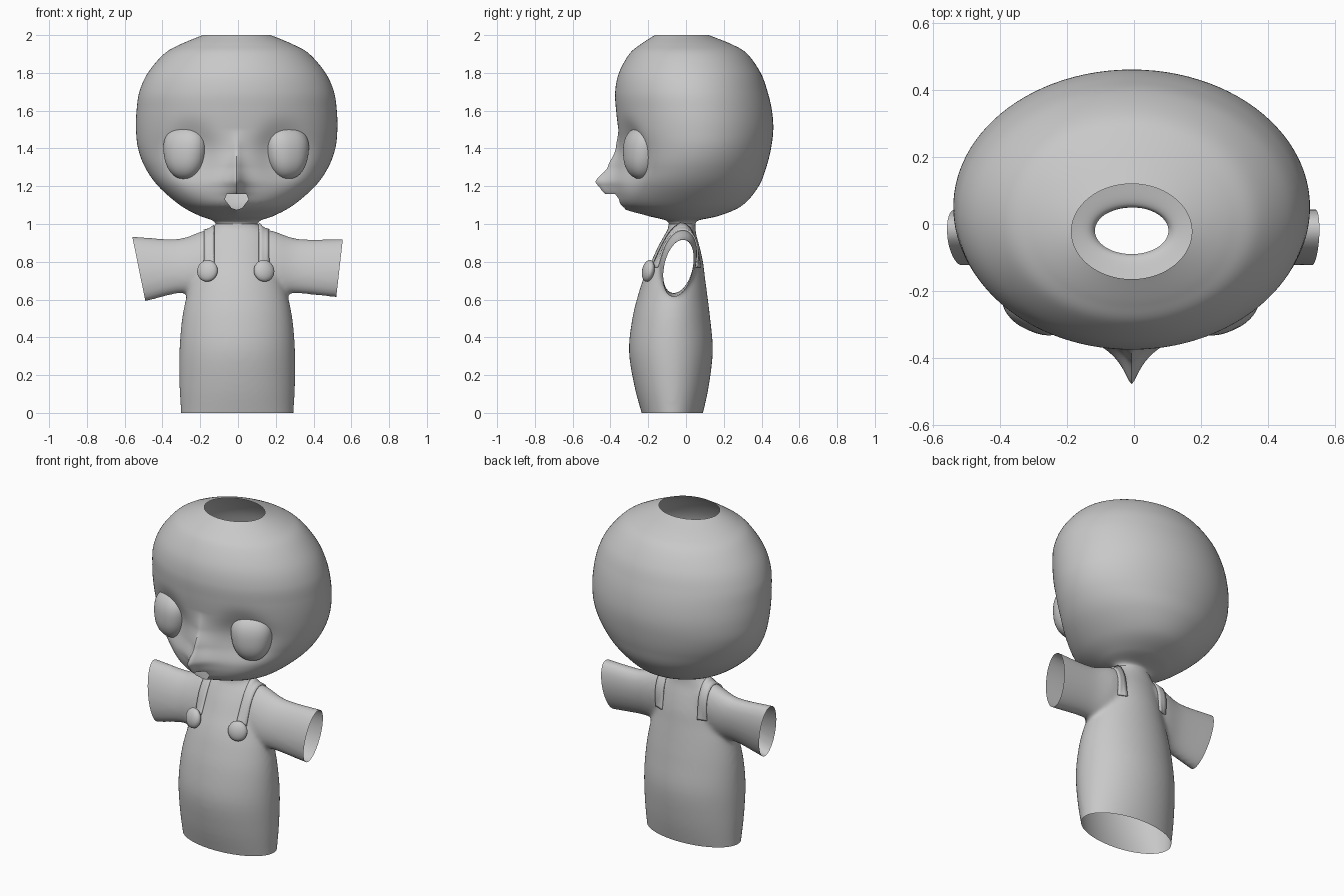
import bpy, bmesh, math
from mathutils import Vector, Matrix
from mathutils.bvhtree import BVHTree

if "Cube" in bpy.data.objects:
    bpy.data.objects.remove(bpy.data.objects["Cube"])

clay = bpy.data.materials.new("grey_clay")
clay.diffuse_color = (0.58, 0.58, 0.58, 1)
clay.use_nodes = True
clay.node_tree.nodes["Principled BSDF"].inputs["Base Color"].default_value = clay.diffuse_color


def finish(bm, name):
    bmesh.ops.recalc_face_normals(bm, faces=bm.faces[:])
    me = bpy.data.meshes.new(name)
    bm.to_mesh(me)
    bm.free()
    ob = bpy.data.objects.new(name, me)
    bpy.context.collection.objects.link(ob)
    me.materials.append(clay)
    bpy.ops.object.select_all(action='DESELECT')
    ob.select_set(True)
    bpy.context.view_layer.objects.active = ob
    bpy.ops.object.shade_smooth_by_angle(angle=math.radians(45))
    return ob


def spline(rows, steps):
    """Catmull-Rom interpolation of table rows."""
    out = []
    for i in range(len(rows) - 1):
        a, b, c, d = (rows[min(max(i + k, 0), len(rows) - 1)] for k in (-1, 0, 1, 2))
        for s in range(steps):
            t = s / steps
            out.append([q + .5 * t * (r - p + t * (2*p - 5*q + 4*r - s4 + t * (3*(q - r) + s4 - p)))
                        for p, q, r, s4 in zip(a, b, c, d)])
    out.append(list(rows[-1]))
    return out


def lerp_table(tab, z):
    for (z0, v0), (z1, v1) in zip(tab, tab[1:]):
        if z0 <= z <= z1:
            t = (z - z0) / (z1 - z0)
            t = t * t * (3 - 2 * t) * .5 + t * .5
            return v0 + (v1 - v0) * t
    return 0.0


def loft(bm, rings, caps):
    vs = [[bm.verts.new(p) for p in r] for r in rings]
    n = len(vs[0])
    fs = [bm.faces.new((a[i], a[(i+1) % n], b[(i+1) % n], b[i]))
          for a, b in zip(vs, vs[1:]) for i in range(n)]
    if caps:
        fs += [bm.faces.new(vs[0][::-1]), bm.faces.new(vs[-1])]
    bmesh.ops.recalc_face_normals(bm, faces=fs)


def section(z, hw, yf, yb, n, ymid=None, dense=0.0, x0=0.0):
    """Egg-shaped ring at height z, starting at the front."""
    ym = (yf + yb) / 2 if ymid is None else ymid
    ring = []
    for i in range(n):
        t = 2 * math.pi * i / n
        t -= dense * math.sin(t)
        c = math.cos(t)
        ring.append(Vector((x0 + hw * math.sin(t), ym - c * ((ym - yf) if c > 0 else (yb - ym)), z)))
    return ring


# ---- head shell: z, half width, front y, back y
HEAD = [(1.0, .11, -.09, .05), (1.02, .13, -.11, .07), (1.045, .2, -.2, .18), (1.1, .3, -.325, .3),
        (1.2, .415, -.355, .385), (1.3, .485, -.345, .425), (1.4, .522, -.342, .45),
        (1.5, .533, -.358, .462), (1.6, .53, -.37, .455), (1.7, .515, -.375, .432),
        (1.8, .47, -.355, .395), (1.9, .385, -.30, .325), (1.95, .3, -.242, .245), (2.0, .18, -.165, .12)]
NOSE = [(1.03, 0), (1.08, .035), (1.14, .06), (1.18, .095), (1.225, .125), (1.3, .07), (1.4, .03), (1.5, 0)]
X0 = -.007
rings = []
for z, hw, yf, yb in spline(HEAD, 9):
    ym = (yf + yb) / 2
    ring = section(z, hw, yf, yb, 150, ym, .55)
    for p in ring:
        if p.y < ym:
            # eye sockets pressed in, nose ridge pulled out
            ex, ez = (abs(p.x) - .25) / .13, (z - 1.37) / .15
            p.y += .04 * math.exp(-(ex * ex + ez * ez) ** 1.5)
            p.y -= lerp_table(NOSE, z) * math.exp(-((math.hypot(p.x, .008) - .008) / .045) ** .95)
        p.x += X0
    rings.append(ring)
bm = bmesh.new()
loft(bm, rings, False)
# mouth opening under the nose, counter-clockwise in x, z
MOUTH = [(-.07, 1.13), (-.035, 1.085), (-.007, 1.075), (.022, 1.085), (.056, 1.13), (.045, 1.158), (-.06, 1.158)]
planes = []
for (ax, az), (bx, bz) in zip(MOUTH, MOUTH[1:] + MOUTH[:1]):
    planes.append((Vector((ax, 0, az)), Vector((bz - az, 0, ax - bx)).normalized()))


def near_mouth(f):
    c = f.calc_center_median()
    return abs(c.x) < .13 and 1.03 < c.z < 1.2 and c.y < -.15


for co, no in planes:
    fs = [f for f in bm.faces if near_mouth(f)]
    geom = fs + list({e for f in fs for e in f.edges}) + list({v for f in fs for v in f.verts})
    bmesh.ops.bisect_plane(bm, geom=geom, plane_co=co, plane_no=no, dist=1e-5)
hole = [f for f in bm.faces if near_mouth(f)
        and all((f.calc_center_median() - co).dot(no) < 0 for co, no in planes)]
bmesh.ops.delete(bm, geom=hole, context='FACES')
finish(bm, "head")

# ---- eyes: rounded squarish bulges, narrower at the bottom
for side, name in ((-1, "left_eye"), (1, "right_eye")):
    bm = bmesh.new()
    bmesh.ops.create_uvsphere(bm, u_segments=40, v_segments=24, radius=1)
    for v in bm.verts:
        q = [math.copysign(abs(k) ** .85, k) for k in v.co]
        v.co = (q[0] * .115 * (1 + .15 * q[2]), v.co.y * .085, q[2] * .137)
    M = Matrix.Translation((X0 - .003 + side * .272, -.24, 1.375)) @ Matrix.Rotation(side * .42, 4, 'Z')
    bmesh.ops.transform(bm, matrix=M, verts=bm.verts[:])
    finish(bm, name)

# ---- dress with sleeves: solids merged, blended, then cut open
BODY = [(-.06, .295, -.215, .07), (0, .298, -.235, .09), (.15, .306, -.275, .122), (.33, .306, -.302, .142),
        (.5, .292, -.284, .128), (.63, .265, -.252, .112), (.72, .235, -.222, .1), (.8, .21, -.185, .09),
        (.88, .19, -.148, .072), (.94, .17, -.115, .055), (.975, .14, -.095, .05), (1.0, .114, -.093, .05),
        (1.05, .114, -.093, .05)]
bm = bmesh.new()
loft(bm, [section(*r, 64, x0=-.004) for r in spline(BODY, 4)], True)
ENDS = {1: ((.555, .922), (.52, .612)), -1: ((.56, .935), (.49, .59))}
for s, ((tx, tz), (bx, bz)) in ENDS.items():
    # top x, top z, bottom x, bottom z, half depth
    rows = [(.06, .965, .06, .64, .09), (.17, .968, .2, .63, .095), (.32, .922, .32, .632, .078),
            (tx, tz, bx, bz, .08), (tx + .06, tz, bx + .06, bz, .08)]
    rings = []
    for ux, uz, lx, lz, ry in spline(rows, 6):
        top, bot = Vector((s * ux, -.015, uz)), Vector((s * lx, -.065, lz))
        c, h = (top + bot) / 2, (top - bot) / 2
        rings.append([c + h * math.cos(a) + Vector((0, ry * math.sin(a), 0))
                      for a in (2 * math.pi * i / 40 for i in range(40))])
    loft(bm, rings, True)
me = bpy.data.meshes.new("dress_solid")
bm.to_mesh(me)
bm.free()
solid = bpy.data.objects.new("dress_solid", me)
bpy.context.collection.objects.link(solid)
rm = solid.modifiers.new("merge", 'REMESH')
rm.mode, rm.voxel_size = 'VOXEL', .011
sm = solid.modifiers.new("blend", 'SMOOTH')
sm.factor, sm.iterations = .5, 14
bm = bmesh.new()
bm.from_object(solid, bpy.context.evaluated_depsgraph_get())
bpy.data.objects.remove(solid)
cuts = [((0, 0, 0), (0, 0, -1)), ((0, 0, 1.001), (0, 0, 1))]
for s, ((tx, tz), (bx, bz)) in ENDS.items():
    cuts.append(((s * tx, 0, tz), (s * (tz - bz), 0, bx - tx)))
for co, no in cuts:
    bmesh.ops.bisect_plane(bm, geom=bm.verts[:] + bm.edges[:] + bm.faces[:], plane_co=co,
                           plane_no=Vector(no).normalized(), clear_outer=True)
tree = BVHTree.FromBMesh(bm)
finish(bm, "dress")

# ---- shoulder straps laid over the dress, and their buttons
for side, name in ((-1, "left"), (1, "right")):
    bm = bmesh.new()
    grid = []
    for i in range(29):
        a = math.pi * (1.0 - i / 28)
        row = []
        for x in (.118, .136, .154, .172):
            d = Vector((0, math.cos(a), math.sin(a)))
            c = Vector((side * x - .008, -.03, .77))
            hit, nor, _, _ = tree.ray_cast(c + d, -d)
            row.append(bm.verts.new((hit + d * .003) if hit else c + d * .2))
        grid.append(row)
    for r, q in zip(grid, grid[1:]):
        for j in range(3):
            bm.faces.new((r[j], r[j+1], q[j+1], q[j]))
    strap = finish(bm, name + "_strap")
    so = strap.modifiers.new("thickness", 'SOLIDIFY')
    so.thickness, so.offset = .012, 0

    bm = bmesh.new()
    bmesh.ops.create_uvsphere(bm, u_segments=32, v_segments=16, radius=1)
    M = (Matrix.Translation((-.012 + side * .15, -.2, .752)) @ Matrix.Rotation(side * .3, 4, 'Z')
         @ Matrix.Rotation(-.2, 4, 'X') @ Matrix.Diagonal((.056, .03, .058, 1)))
    bmesh.ops.transform(bm, matrix=M, verts=bm.verts[:])
    finish(bm, name + "_button")
